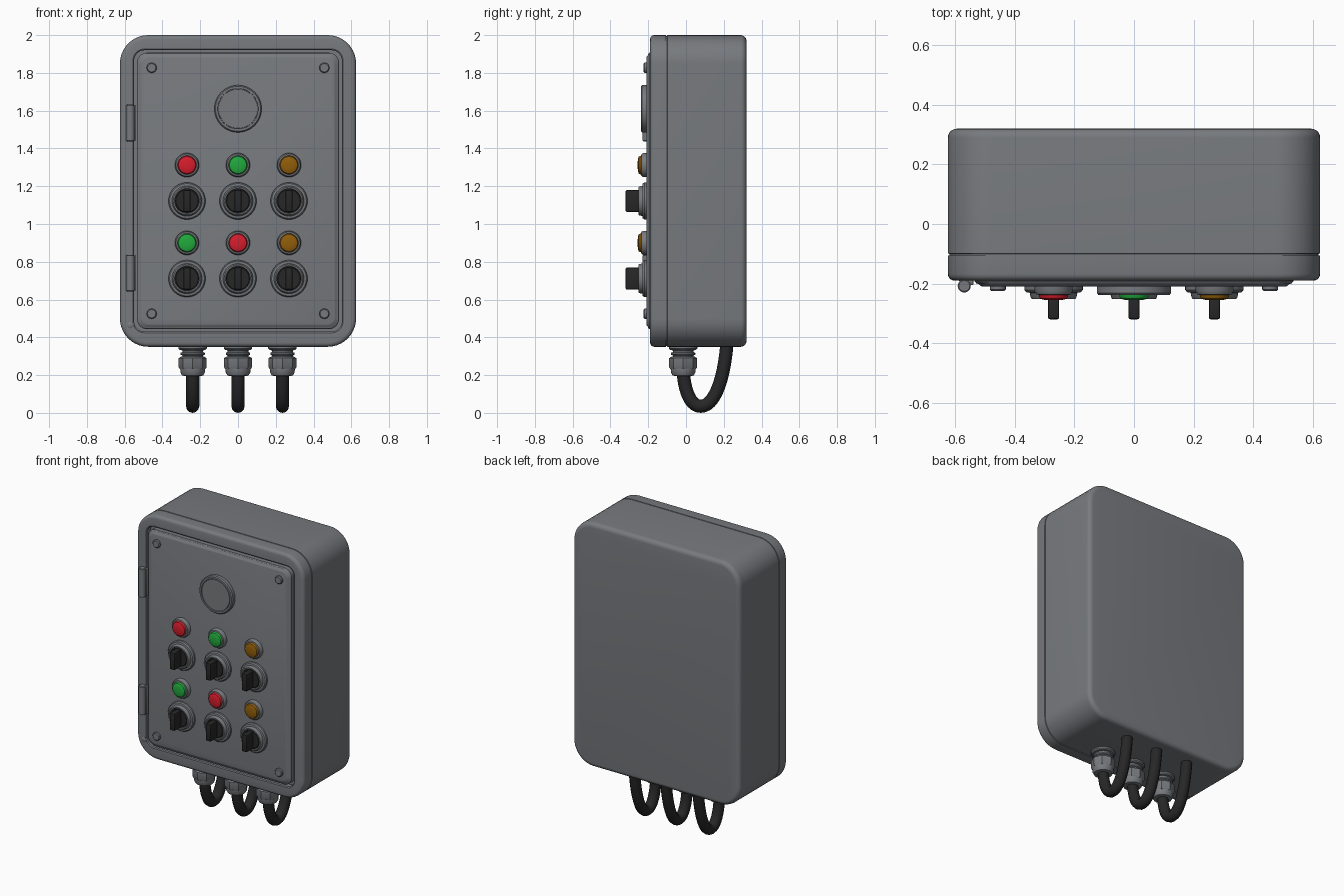
import bpy, bmesh, math
from mathutils import Vector

if "Cube" in bpy.data.objects:
    bpy.data.objects.remove(bpy.data.objects["Cube"])


def material(name, r, g, b):
    m = bpy.data.materials.new(name)
    m.diffuse_color = (r, g, b, 1)
    m.use_nodes = True
    m.node_tree.nodes["Principled BSDF"].inputs["Base Color"].default_value = m.diffuse_color
    return m


GREY = material("enclosure grey", 0.185, 0.195, 0.21)
BLACK = material("rubber black", 0.02, 0.02, 0.021)
RED = material("lamp red", 0.68, 0.012, 0.025)
GREEN = material("lamp green", 0.015, 0.4, 0.045)
AMBER = material("lamp amber", 0.28, 0.11, 0.003)


def finish(name, bm, mat, angle=35):
    bmesh.ops.recalc_face_normals(bm, faces=bm.faces)
    me = bpy.data.meshes.new(name)
    bm.to_mesh(me)
    bm.free()
    me.materials.append(mat)
    ob = bpy.data.objects.new(name, me)
    bpy.context.collection.objects.link(ob)
    bpy.ops.object.select_all(action='DESELECT')
    ob.select_set(True)
    bpy.context.view_layer.objects.active = ob
    bpy.ops.object.shade_smooth_by_angle(angle=math.radians(angle))
    return ob


def loft(name, rings, mat):
    """Skin a stack of closed point loops and cap both ends."""
    bm = bmesh.new()
    loops = [[bm.verts.new(p) for p in ring] for ring in rings]
    n = len(loops[0])
    for a, b in zip(loops, loops[1:]):
        for i in range(n):
            j = (i + 1) % n
            bm.faces.new((a[i], a[j], b[j], b[i]))
    bm.faces.new(loops[0])
    bm.faces.new(loops[-1])
    return finish(name, bm, mat)


def rounded_rect(hw, hh, r, y, cz, seg=10):
    pts = []
    for k, (sx, sz) in enumerate([(1, 1), (-1, 1), (-1, -1), (1, -1)]):
        for i in range(seg + 1):
            a = math.pi / 2 * (k + i / seg)
            pts.append((sx * (hw - r) + r * math.cos(a), y,
                        cz + sz * (hh - r) + r * math.sin(a)))
    return pts


def lathe(name, profile, loc, mat, seg=32, axis='Y'):
    """Turn (radius, offset) pairs about the Y or Z axis."""
    rings = []
    for r, t in profile:
        ring = []
        for i in range(seg):
            a = 2 * math.pi * i / seg
            c, s = r * math.cos(a), r * math.sin(a)
            p = (c, t, s) if axis == 'Y' else (c, s, t)
            ring.append(Vector(loc) + Vector(p))
        rings.append(ring)
    return loft(name, rings, mat)


def box(name, size, loc, mat, bevel):
    bm = bmesh.new()
    bmesh.ops.create_cube(bm, size=1)
    for v in bm.verts:
        v.co = Vector(loc) + Vector([c * s for c, s in zip(v.co, size)])
    bmesh.ops.bevel(bm, geom=bm.edges[:], offset=bevel, segments=2,
                    profile=0.5, affect='EDGES')
    return finish(name, bm, mat)


# Enclosure: rounded back, lid seam, rounded rim, recessed door opening
W, H, R, CZ = 0.625, 0.825, 0.15, 1.175
steps = [(0.03 * (1 - math.sin(a)), 0.32 - 0.03 * (1 - math.cos(a)))
         for a in [math.pi / 2 * i / 5 for i in range(6)]]
steps = [(0.03 - s, y) for s, y in steps]
steps = [(0.03 - 0.03 * math.sin(math.pi / 2 * i / 5),
          0.29 + 0.03 * math.cos(math.pi / 2 * i / 5)) for i in range(6)]
steps += [(0, -0.099), (0.005, -0.1), (0.005, -0.105), (0, -0.106)]
steps += [(0.022 - 0.022 * math.cos(math.pi / 2 * i / 4),
           -0.168 - 0.022 * math.sin(math.pi / 2 * i / 4)) for i in range(5)]
body = [rounded_rect(W - d, H - d, R - d, y, CZ) for d, y in steps]
body += [rounded_rect(0.556, 0.751, 0.06, -0.19, CZ),
         rounded_rect(0.55, 0.745, 0.055, -0.185, CZ),
         rounded_rect(0.55, 0.745, 0.055, -0.15, CZ)]
loft("enclosure", body, GREY)

# Door panel with a softened edge
door = [(0, -0.145), (0, -0.192), (0.005, -0.199), (0.014, -0.202),
        (0.02, -0.208), (0.026, -0.21)]
loft("door", [rounded_rect(0.535 - d, 0.732 - d, 0.055 - d * 0.6, y, CZ)
              for d, y in door], GREY)

# Door screws
for x in (-0.457, 0.457):
    for z in (0.525, 1.827):
        lathe("door_screw", [(0.027, -0.2), (0.027, -0.22), (0.022, -0.225)],
              (x, 0, z), GREY, 16)

# Round gauge cover with an incised ring
lathe("round_cover", [(0.125, -0.2), (0.125, -0.232), (0.119, -0.239),
                      (0.108, -0.239), (0.107, -0.232), (0.104, -0.232),
                      (0.103, -0.238)], (0, 0, 1.61), GREY, 48)

# Hinges and rim screw
for z in (0.74, 1.535):
    lathe("hinge_barrel", [(0.018, -0.097), (0.022, -0.093), (0.022, 0.093),
                           (0.018, 0.097)], (-0.57, -0.208, z), GREY, 20, 'Z')
    box("hinge_leaf", (0.035, 0.03, 0.186), (-0.557, -0.19, z), GREY, 0.003)
lathe("rim_screw", [(0.017, -0.18), (0.017, -0.192), (0.014, -0.194)],
      (-0.57, 0, 0.465), GREY, 16)

# Indicator lamps and rotary switches
rows = [(1.312, 1.122, (RED, GREEN, AMBER)), (0.9, 0.711, (GREEN, RED, AMBER))]
for lamp_z, knob_z, colours in rows:
    for x, colour in zip((-0.27, 0, 0.27), colours):
        lathe("lamp_bezel", [(0.064, -0.2), (0.064, -0.226), (0.058, -0.236),
                             (0.05, -0.238), (0.048, -0.232)],
              (x, 0, lamp_z), GREY)
        lathe("lamp_lens", [(0.049, -0.22), (0.049, -0.243), (0.045, -0.25),
                            (0.035, -0.254), (0.015, -0.256)],
              (x, 0, lamp_z), colour)
        lathe("switch_collar", [(0.098, -0.2), (0.098, -0.221), (0.092, -0.229),
                                (0.08, -0.231), (0.077, -0.246), (0.073, -0.252),
                                (0.066, -0.252), (0.063, -0.238)],
              (x, 0, knob_z), GREY, 40)
        lathe("switch_disc", [(0.063, -0.23), (0.063, -0.246), (0.059, -0.25)],
              (x, 0, knob_z), BLACK)
        box("switch_grip", (0.038, 0.08, 0.116), (x, -0.28, knob_z), BLACK, 0.007)

# Cable glands and looping cables
for x in (-0.24, 0, 0.235):
    at = (x, -0.015, 0)
    lathe("gland_flange", [(0.075, 0.36), (0.075, 0.34), (0.068, 0.333),
                           (0.055, 0.331), (0.055, 0.322), (0.064, 0.318),
                           (0.064, 0.308), (0.055, 0.304), (0.055, 0.27)],
          at, GREY, 28, 'Z')
    lathe("gland_nut", [(0.06, 0.298), (0.074, 0.29), (0.074, 0.242),
                        (0.068, 0.232)], at, GREY, 8, 'Z')
    lathe("gland_cap", [(0.066, 0.235), (0.065, 0.215), (0.056, 0.198),
                        (0.036, 0.194)], at, GREY, 28, 'Z')
    cu = bpy.data.curves.new("cable", 'CURVE')
    cu.dimensions = '3D'
    cu.bevel_depth = 0.035
    cu.bevel_resolution = 4
    cu.resolution_u = 12
    cu.use_fill_caps = True
    sp = cu.splines.new('BEZIER')
    # (y, z, handle dy, handle dz)
    path = [(-0.015, 0.24, 0, -0.08), (0.078, 0.035, 0.068, 0),
            (0.217, 0.37, 0.002, 0.1)]
    sp.bezier_points.add(len(path) - 1)
    for bp, (y, z, dy, dz) in zip(sp.bezier_points, path):
        bp.handle_left_type = bp.handle_right_type = 'FREE'
        bp.co = (x, y, z)
        bp.handle_left = (x, y - dy, z - dz)
        bp.handle_right = (x, y + dy, z + dz)
    sp.bezier_points[2].handle_left = (x, 0.2, 0.16)
    cu.materials.append(BLACK)
    ob = bpy.data.objects.new("cable", cu)
    bpy.context.collection.objects.link(ob)
    bpy.ops.object.select_all(action='DESELECT')
    ob.select_set(True)
    bpy.context.view_layer.objects.active = ob
    bpy.ops.object.convert(target='MESH')
    bpy.ops.object.shade_smooth_by_angle(angle=math.radians(40))
